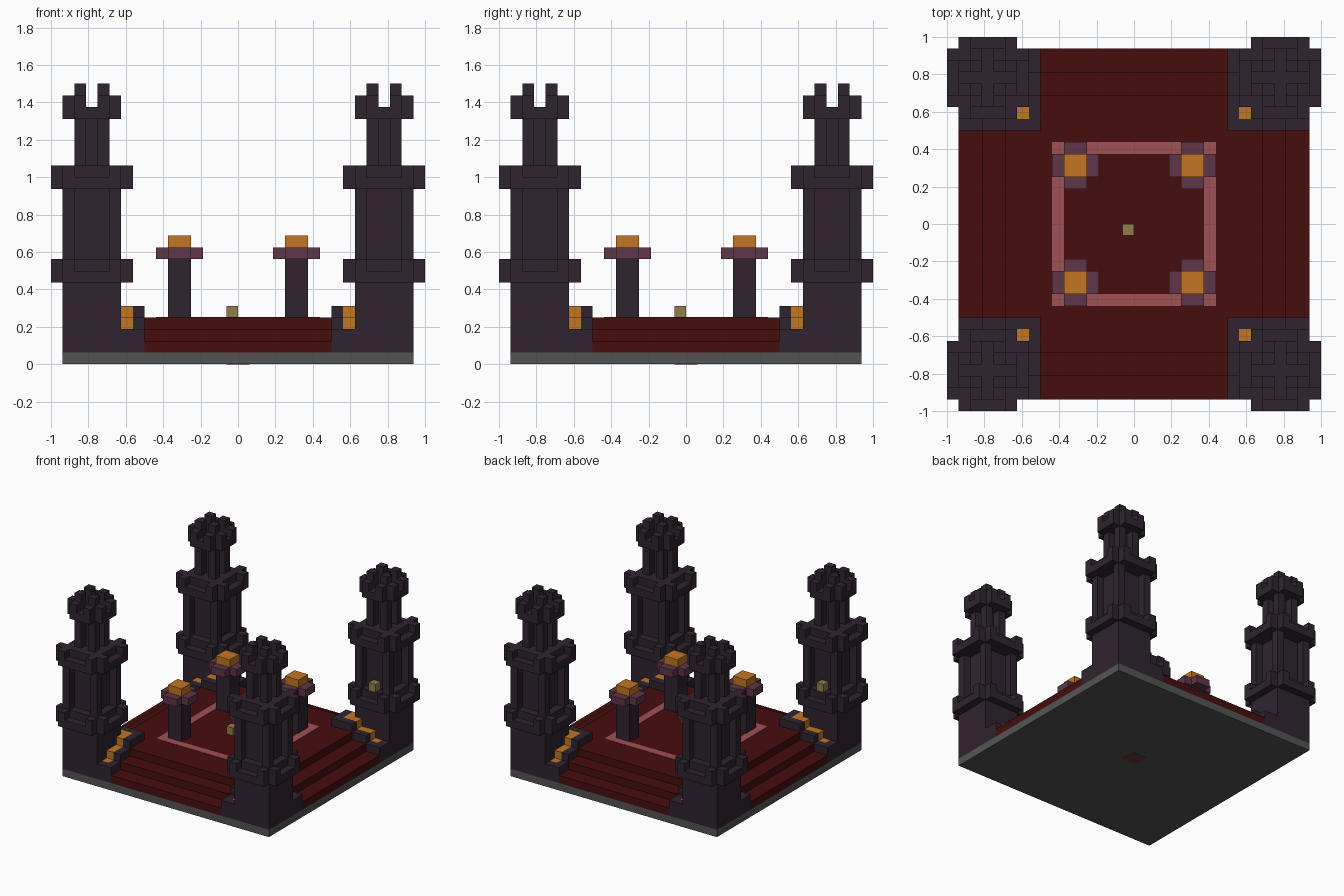
import bpy
import bmesh
from mathutils import Matrix, Vector

U = 1 / 16  # size of one block

cube = bpy.data.objects.get("Cube")
if cube:
    bpy.data.objects.remove(cube)


def material(name, rgb):
    linear = [((c / 255 + 0.055) / 1.055) ** 2.4 for c in rgb]
    mat = bpy.data.materials.new(name)
    mat.use_nodes = True
    mat.diffuse_color = (*linear, 1)
    bsdf = next(n for n in mat.node_tree.nodes if n.type == 'BSDF_PRINCIPLED')
    bsdf.inputs["Base Color"].default_value = (*linear, 1)
    bsdf.inputs["Roughness"].default_value = 0.9
    return mat


DARK = material("dark brick", (47, 36, 48))
RED = material("deep red brick", (70, 13, 13))
GREY = material("grey stone", (84, 84, 84))
ORANGE = material("glowing orange", (194, 118, 34))
PINK = material("dusty pink", (160, 80, 82))
PLUM = material("plum", (96, 54, 72))
TAN = material("tan", (146, 126, 76))
MAROON = material("dull maroon", (104, 52, 52))


def box(bm, x, y, z):
    """Add a box from three (start, end) ranges counted in blocks."""
    lo = Vector([min(r) for r in (x, y, z)]) * U
    hi = Vector([max(r) for r in (x, y, z)]) * U
    size = Matrix.Diagonal((*(hi - lo), 1))
    bmesh.ops.create_cube(bm, size=1, matrix=Matrix.Translation((lo + hi) / 2) @ size)


def make(name, mat, boxes):
    bm = bmesh.new()
    for b in boxes:
        box(bm, *b)
    mesh = bpy.data.meshes.new(name)
    bm.to_mesh(mesh)
    bm.free()
    mesh.materials.append(mat)
    obj = bpy.data.objects.new(name, mesh)
    bpy.context.scene.collection.objects.link(obj)
    return obj


def span(half, centre=0):
    return (centre - half, centre + half)


def cross(long, short, z, cx=0, cy=0):
    """Two boxes forming a plus shape."""
    return [(span(long, cx), span(short, cy), z), (span(short, cx), span(long, cy), z)]


def cells(dx, dy, z, cx, cy):
    """Single-block columns mirrored to four places around a centre."""
    return [(span(.5, cx + i * dx), span(.5, cy + j * dy), z)
            for i in (-1, 1) for j in (-1, 1)]


def tower(cx, cy):
    def square(half, z):
        return [(span(half, cx), span(half, cy), z)]

    parts = square(2.5, (1, 7))
    # Two projecting galleries with raised corners
    for z in (7, 15):
        parts += cross(3.5, 2.5, (z, z + 1), cx, cy)
        parts += square(2.5, (z, z + 2))
        for d in ((3, 2), (2, 3)):
            parts += cells(*d, (z, z + 2), cx, cy)
    # Recessed body and shaft between corner posts
    parts += square(1.5, (9, 15)) + cells(2, 2, (9, 15), cx, cy)
    parts += square(.5, (17, 21)) + cells(1, 1, (17, 21), cx, cy)
    # Crown with merlons
    parts += cross(2.5, 1.5, (21, 22), cx, cy)
    parts += cells(1, 1, (22, 24), cx, cy)
    parts += cells(1, 2, (22, 23), cx, cy) + cells(2, 1, (22, 23), cx, cy)
    return parts


def corner(boxes, sx, sy):
    """Mirror boxes into a quadrant."""
    return [([v * sx for v in x], [v * sy for v in y], z) for x, y, z in boxes]


def both_sides(boxes):
    """Repeat boxes across the diagonal."""
    return boxes + [(y, x, z) for x, y, z in boxes]


# Base slab and patch underneath
make("base_slab", GREY, [(span(15), span(15), (.03, 1))])
make("underside_patch", MAROON, [(span(1), span(1), (0, .04))])

# Stepped platform, a cross between the corner towers
make("stepped_platform", RED,
     [b for half, z in ((15, 1), (13, 2), (11, 3)) for b in cross(half, 8, (z, z + 1))])

# Floor inlay border
make("floor_border", PINK, both_sides([((-7, 7), (6, 7), (4, 4.04)),
                                       ((-7, 7), (-7, -6), (4, 4.04))]))

# Stepped curbs beside each tower, with glowing treads
curb = both_sides([((8, 9), (8, 11), (1, 5)), ((8, 9), (11, 13), (1, 4)),
                   ((8, 9), (13, 15), (1, 3)), ((9, 10), (14, 15), (1, 3))])
treads = both_sides([((9, 10), (9, 11), (1, 5)), ((9, 10), (11, 13), (1, 4)),
                     ((9, 10), (13, 14), (1, 3))])

for sx, side in ((1, "left"), (-1, "right")):
    for sy, end in ((-1, "front"), (1, "back")):
        where = f"{end}_{side}"
        make(f"{where}_tower", DARK, tower(12.5 * sx, 12.5 * sy))
        make(f"{where}_curb", DARK, corner(curb, sx, sy))
        make(f"{where}_glowing_treads", ORANGE, corner(treads, sx, sy))
        # Lamp post: column, plus-shaped cap, glowing block
        px, py = 5 * sx, 5 * sy
        make(f"{where}_lamp_post", DARK, [(span(1, px), span(1, py), (4, 9))])
        make(f"{where}_lamp_cap", PLUM, cross(2, 1, (9, 10), px, py)
             + [(span(1, px), span(1, py), (9, 10))])
        make(f"{where}_lamp_light", ORANGE, [(span(1, px), span(1, py), (10, 11))])

# Small tan blocks: one on the floor, two in tower niches
make("floor_block", TAN, [((-1, 0), (-1, 0), (4, 5))])
for s, name in ((1, "back_left"), (-1, "front_right")):
    make(f"{name}_niche_block", TAN, [(span(.5, 12.5 * s), span(.5, 10.5 * s), (9, 10))])
